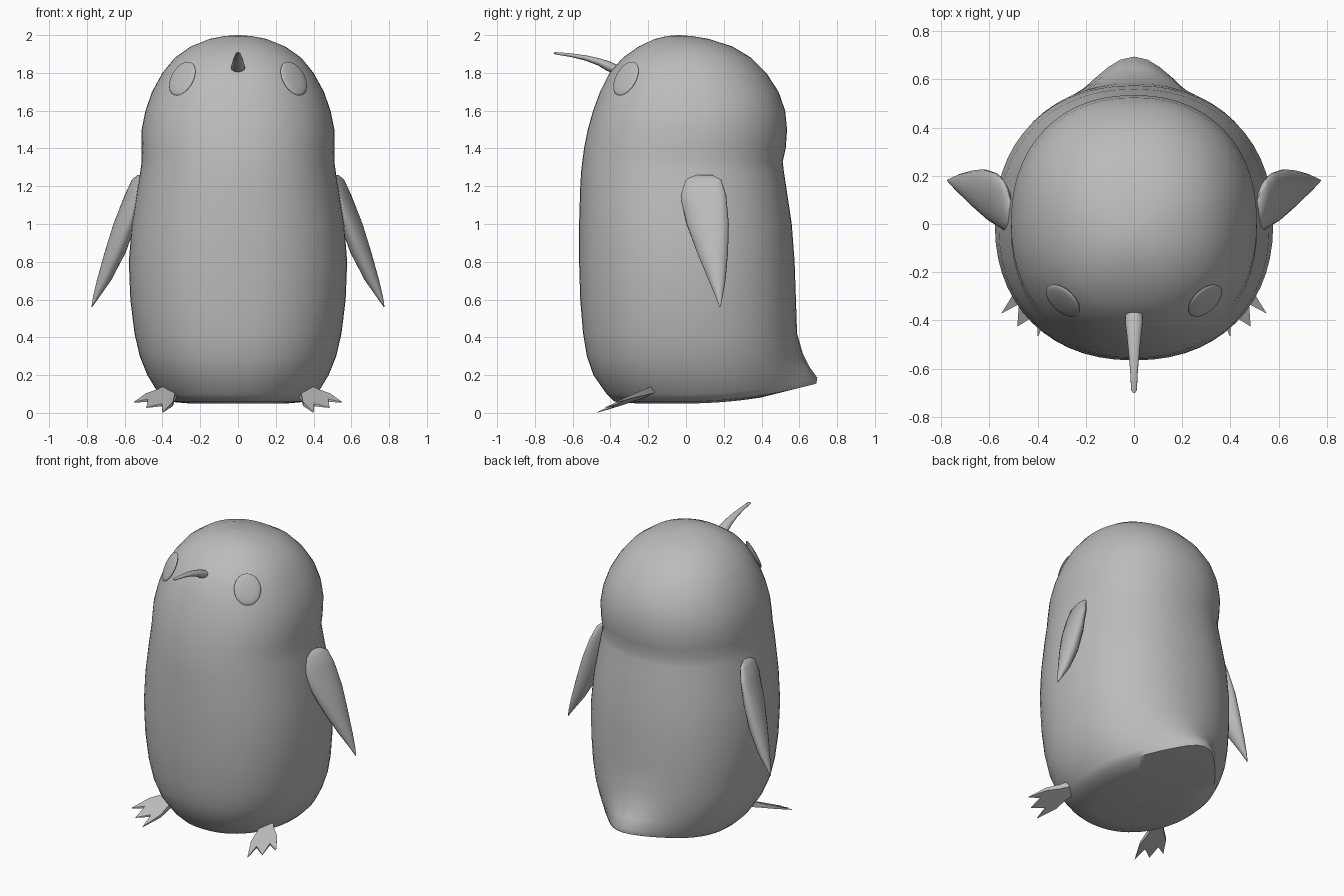
import bpy, bmesh
from math import sin, cos, pi, exp, radians
from mathutils import Vector

cube = bpy.data.objects.get("Cube")
if cube:
    bpy.data.objects.remove(cube, do_unlink=True)

grey = bpy.data.materials.new("plain grey")
grey.use_nodes = True
grey.diffuse_color = (.5, .5, .5, 1)
grey.node_tree.nodes["Principled BSDF"].inputs["Base Color"].default_value = grey.diffuse_color


def finish(name, bm, angle=40):
    """Turn a bmesh into a shaded object with the single material."""
    bmesh.ops.remove_doubles(bm, verts=bm.verts, dist=.0001)
    bmesh.ops.recalc_face_normals(bm, faces=bm.faces)
    mesh = bpy.data.meshes.new(name)
    bm.to_mesh(mesh)
    bm.free()
    mesh.materials.append(grey)
    obj = bpy.data.objects.new(name, mesh)
    bpy.context.collection.objects.link(obj)
    bpy.ops.object.select_all(action='DESELECT')
    obj.select_set(True)
    bpy.context.view_layer.objects.active = obj
    bpy.ops.object.shade_smooth_by_angle(angle=radians(angle))
    return obj


def loft(name, rings, angle=40):
    """Skin a list of closed rings and cap both ends."""
    bm = bmesh.new()
    rows = [[bm.verts.new(p) for p in ring] for ring in rings]
    count = len(rows[0])
    for low, high in zip(rows, rows[1:]):
        for i in range(count):
            j = (i + 1) % count
            bm.faces.new((low[i], low[j], high[j], high[i]))
    for row in (rows[0], rows[-1]):
        bm.faces.new(row)
    return finish(name, bm, angle)


def power(value, exponent):
    return abs(value) ** exponent * (1 if value >= 0 else -1)


def ellipse(centre, across, along, count=16):
    """Points round an ellipse given by two half-axis vectors."""
    centre, across, along = Vector(centre), Vector(across), Vector(along)
    return [centre + across * cos(2 * pi * i / count) + along * sin(2 * pi * i / count)
            for i in range(count)]


# Body and head: height, half width, front y, back y
PROFILE = [
    (.05, .01, -.01, .01), (.05, .26, -.26, .4), (.06, .38, -.38, .57), (.1, .42, -.42, .575),
    (.2, .48, -.49, .58), (.3, .52, -.525, .585), (.42, .548, -.545, .585),
    (.6, .57, -.56, .582), (.8, .578, -.566, .575), (1, .562, -.566, .56),
    (1.2, .53, -.56, .53), (1.28, .517, -.555, .518), (1.33, .51, -.549, .512),
    (1.4, .511, -.54, .528), (1.5, .51, -.52, .535), (1.6, .49, -.492, .525),
    (1.7, .455, -.455, .49), (1.8, .4, -.405, .425), (1.88, .335, -.335, .345),
    (1.94, .25, -.25, .245), (1.98, .15, -.165, .12), (1.995, .07, -.1, .03),
    (2, .005, -.045, -.035),
]


def body_ring(z, width, front, back, count=56):
    middle, depth = (front + back) / 2, (back - front) / 2
    tail = .12 * min(1, max(0, (.45 - z) / .35)) ** 1.5 if width > .3 else 0
    lift = .2 * min(1, max(0, (.35 - z) / .28))
    ring = []
    for i in range(count):
        a = 2 * pi * i / count
        x = width * power(cos(a), .91)
        y = middle + depth * power(sin(a), .91)
        if y > 0:
            y += tail * exp(-(x / .2) ** 2) * max(0, sin(a))
        ring.append((x, y, z + lift * max(0, y) ** 2))
    return ring


loft("body", [body_ring(*row) for row in PROFILE], 50)

# Beak: y, z, half width, half height
BEAK = [(-.36, 1.815, .036, .022), (-.41, 1.835, .036, .024), (-.46, 1.858, .03, .018),
        (-.53, 1.879, .023, .013), (-.61, 1.894, .016, .009), (-.69, 1.904, .012, .006),
        (-.7, 1.905, .004, .002)]
loft("beak", [ellipse((0, y, z), (w, 0, 0), (0, h * .4, h)) for y, z, w, h in BEAK])

# Flipper: x, y, z, half width, half thickness
FLIPPER = [(.515, .08, 1.26, .06, .008), (.525, .08, 1.235, .11, .025),
           (.55, .09, 1.15, .127, .04), (.6, .115, 1, .115, .053),
           (.65, .14, .85, .085, .052), (.71, .165, .7, .045, .036),
           (.748, .175, .62, .02, .018), (.774, .18, .56, .003, .002)]

# Foot outline: distance forward, distance outward
FOOT = [(-.02, -.03), (.08, -.05), (.16, -.085), (.29, -.095), (.21, -.045), (.295, 0),
        (.21, .04), (.28, .085), (.16, .08), (.08, .05), (-.02, .03)]


def foot_ring(side, top):
    ring = []
    for u, v in FOOT:
        z = .1 - .25 * u + .28 * v
        if top:
            z += .004 + .04 * max(0, 1 - u / .28)
        ring.append((side * (.34 + .49 * u + .87 * v), -.17 - .87 * u + .49 * v, z))
    return ring


# Paired parts; the model's left is +x
for side, label in ((1, "left"), (-1, "right")):
    loft(label + "_flipper",
         [ellipse((side * x, y, z), (side * .25 * w, .97 * w, 0), (t * side, -.25 * t, 0), 20)
          for x, y, z, w, t in FLIPPER], 60)
    loft(label + "_foot", [foot_ring(side, False), foot_ring(side, True)], 30)

    # Eye: a shallow lens almost flush with the head
    bm = bmesh.new()
    bmesh.ops.create_uvsphere(bm, u_segments=24, v_segments=12, radius=1)
    bmesh.ops.scale(bm, vec=(.085, .1, .016), verts=bm.verts)
    normal = Vector((side * .6, -.65, .45))
    turn = normal.to_track_quat('Z', 'Y').to_matrix()
    bmesh.ops.rotate(bm, cent=(0, 0, 0), matrix=turn, verts=bm.verts)
    bmesh.ops.translate(bm, vec=(side * .295, -.318, 1.77), verts=bm.verts)
    finish(label + "_eye", bm)
